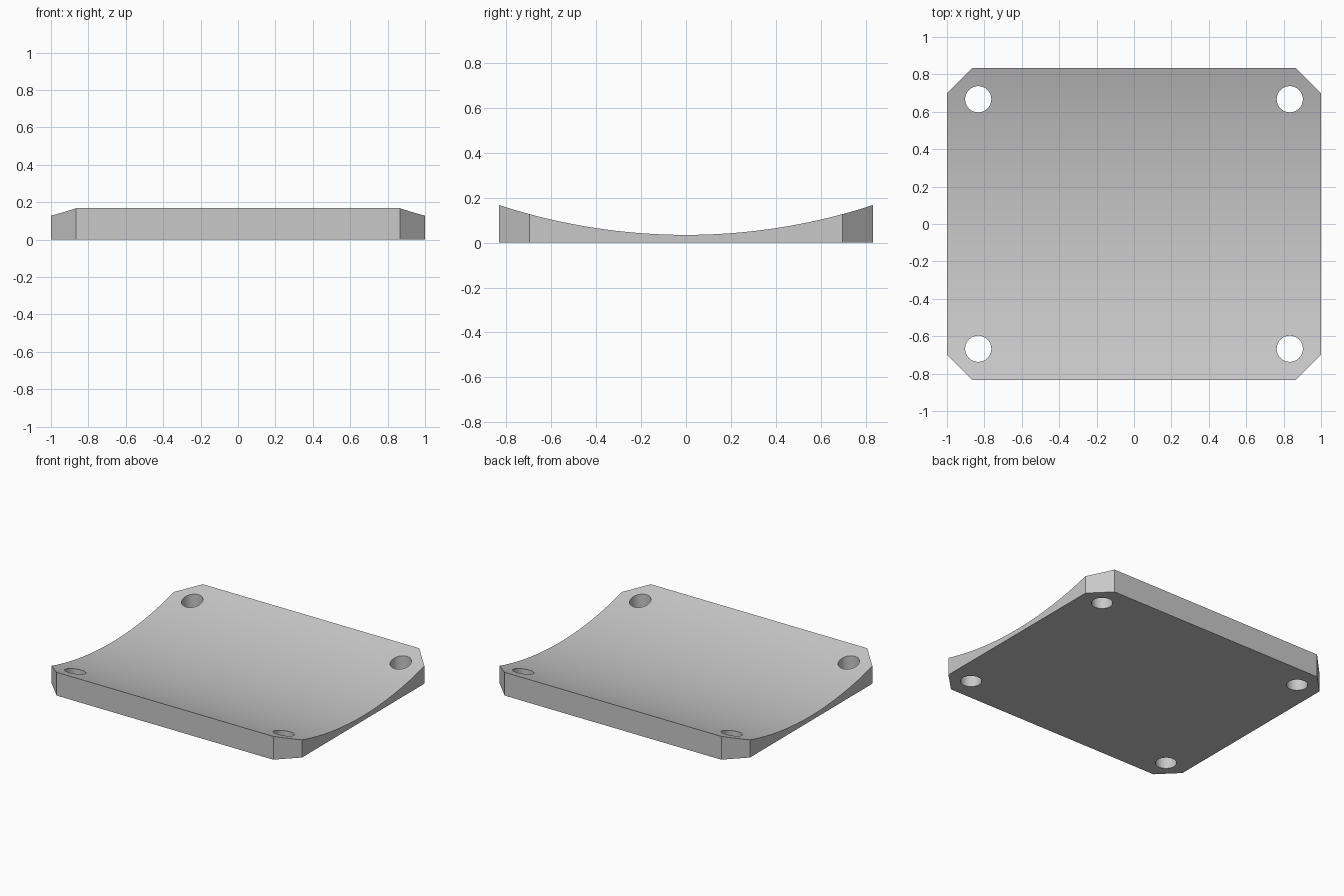
import bpy
import bmesh
import math

cube = bpy.data.objects.get("Cube")
if cube:
    bpy.data.objects.remove(cube, do_unlink=True)

HALF_X, HALF_Y, HEIGHT = 1.0, 0.833, 0.168
CORNER = 0.135                      # size of the cut corners
FLOOR = 0.035                       # thickness at the middle of the trough
HOLE_X, HOLE_Y, HOLE_R = 0.833, 0.667, 0.07
RISE = HEIGHT - FLOOR
TROUGH_R = (HALF_Y ** 2 + RISE ** 2) / (2 * RISE)

# Single grey material
grey = bpy.data.materials.new("light_grey")
grey.use_nodes = True
colour = (0.58, 0.58, 0.58, 1.0)
grey.diffuse_color = colour
grey.node_tree.nodes["Principled BSDF"].inputs["Base Color"].default_value = colour

# Plate blank: rectangle with chamfered corners, extruded upward
bm = bmesh.new()
outline = []
for sx, sy in ((1, 1), (-1, 1), (-1, -1), (1, -1)):
    pair = [(sx * HALF_X, sy * (HALF_Y - CORNER)), (sx * (HALF_X - CORNER), sy * HALF_Y)]
    outline += pair if sx * sy > 0 else pair[::-1]
base = bm.faces.new([bm.verts.new((x, y, 0)) for x, y in outline])
raised = bmesh.ops.extrude_face_region(bm, geom=[base])["geom"]
# The blank is a little taller than the finished rim, so the trough shapes all of the top
bmesh.ops.translate(bm, vec=(0, 0, HEIGHT + 0.02),
                    verts=[v for v in raised if isinstance(v, bmesh.types.BMVert)])
bmesh.ops.recalc_face_normals(bm, faces=bm.faces)
mesh = bpy.data.meshes.new("curved_plate")
bm.to_mesh(mesh)
bm.free()
mesh.materials.append(grey)
plate = bpy.data.objects.new("curved_plate", mesh)
bpy.context.collection.objects.link(plate)


def cut_cylinder(name, radius, depth, location, rotation=(0, 0, 0), sides=48):
    """Cut a cylinder out of the plate, then discard the cutter."""
    bpy.ops.mesh.primitive_cylinder_add(vertices=sides, radius=radius, depth=depth,
                                        location=location, rotation=rotation)
    cutter = bpy.context.object
    cutter.name = name
    cutter.hide_render = True
    cutter.data.materials.append(grey)
    mod = plate.modifiers.new(name, "BOOLEAN")
    mod.operation = "DIFFERENCE"
    mod.solver = "EXACT"
    mod.object = cutter
    bpy.ops.object.select_all(action="DESELECT")
    bpy.context.view_layer.objects.active = plate
    plate.select_set(True)
    bpy.ops.object.modifier_apply(modifier=name)
    bpy.data.objects.remove(cutter, do_unlink=True)


# Concave top, running along x
cut_cylinder("trough_cutter", TROUGH_R, 3, (0, 0, FLOOR + TROUGH_R),
             (0, math.pi / 2, 0), sides=320)

# Four mounting holes
for sx in (-1, 1):
    for sy in (-1, 1):
        cut_cylinder("hole_cutter", HOLE_R, 1, (sx * HOLE_X, sy * HOLE_Y, 0))

bpy.ops.object.shade_smooth_by_angle(angle=math.radians(30))
